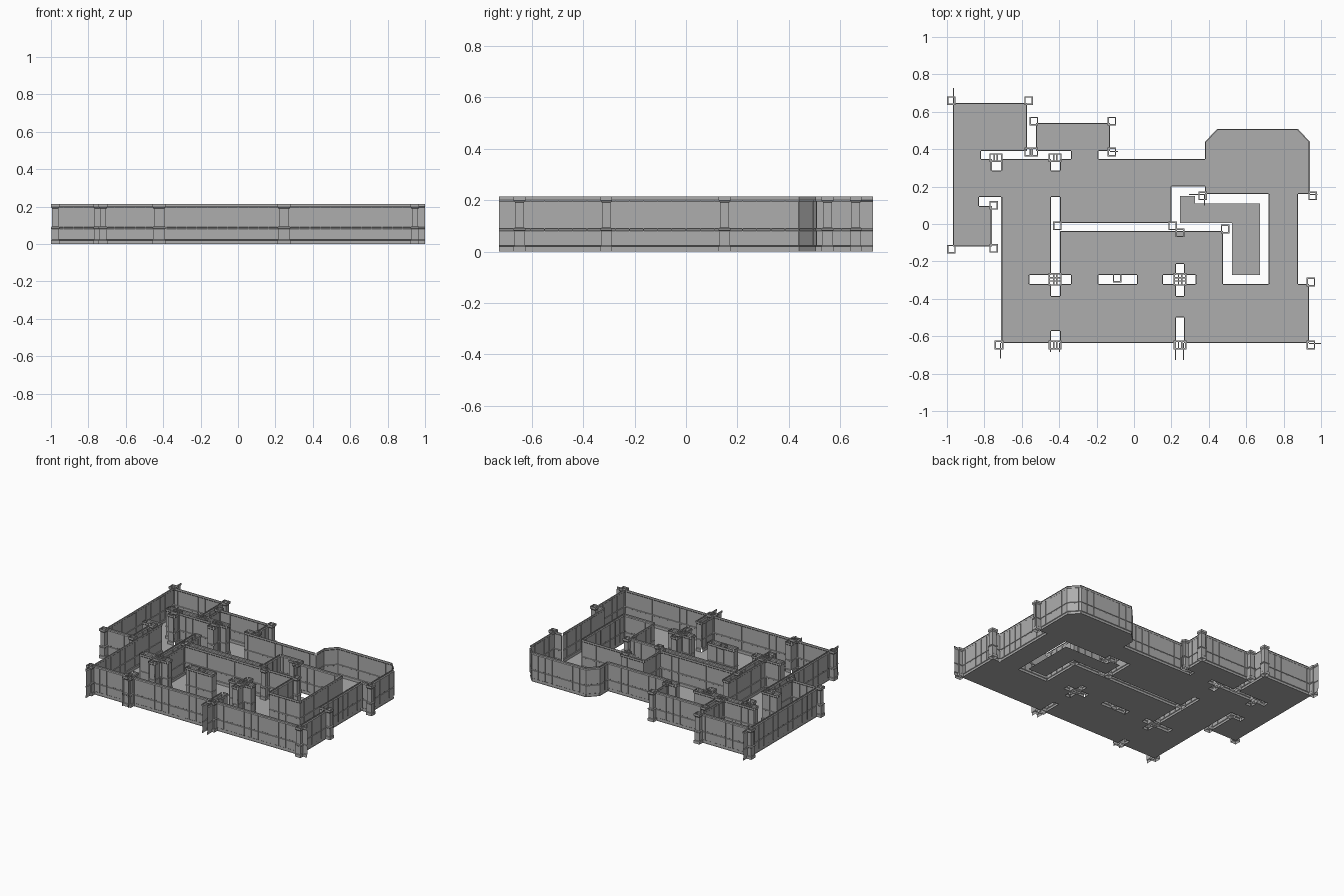
import bpy, bmesh, math
from mathutils import Vector

if "Cube" in bpy.data.objects:
    bpy.data.objects.remove(bpy.data.objects["Cube"])

H = 0.213
grey = bpy.data.materials.new("plaster grey")
grey.diffuse_color = (0.42, 0.42, 0.42, 1)
grey.use_nodes = True
grey.node_tree.nodes["Principled BSDF"].inputs["Base Color"].default_value = grey.diffuse_color

# Plan rectangles: x0, y0, x1, y1
ROOMS = [(-.968, .39, -.572, .647), (-.524, .39, -.128, .54), (-.968, -.12, -.76, .39),
         (-.71, -.636, .936, .347), (-.76, .144, -.71, .347), (-.337, .347, -.19, .39),
         (.38, .16, .94, .508)]
VOIDS = [(.877, -.32, .94, .16), (.2, -.037, .38, .2), (.38, -.037, .72, .16),
         (.476, -.32, .72, -.037), (-.396, -.037, .2, .005), (-.818, .347, -.337, .39),
         (-.76, .287, -.71, .347), (-.443, .287, -.396, .347), (-.828, .096, -.71, .144),
         (-.443, -.385, -.396, .144), (-.56, -.32, -.337, -.273), (-.19, -.32, .016, -.273),
         (.155, -.32, .33, -.273), (.225, -.385, .267, -.214), (.225, -.636, .267, -.5),
         (-.443, -.636, -.396, -.572)]
ISLAND = [(.246, .005, .326, .15), (.326, .005, .674, .11), (.524, -.273, .674, .005)]


def inside(rects, x, y):
    return any(r[0] < x < r[2] and r[1] < y < r[3] for r in rects)


def finish(bm, name):
    mesh = bpy.data.meshes.new(name)
    bm.to_mesh(mesh)
    bm.free()
    mesh.materials.append(grey)
    ob = bpy.data.objects.new(name, mesh)
    bpy.context.collection.objects.link(ob)
    return ob


def build_floor(test, name):
    """Fill every plan grid cell that passes the test; return boundary edges."""
    rects = ROOMS + VOIDS + ISLAND
    xs = sorted({v for r in rects for v in (r[0], r[2])} | {.444, .877})
    ys = sorted({v for r in rects for v in (r[1], r[3])} | {.44})
    bm = bmesh.new()
    for x0, x1 in zip(xs, xs[1:]):
        for y0, y1 in zip(ys, ys[1:]):
            cx, cy = (x0 + x1) / 2, (y0 + y1) / 2
            # chamfered bay corners are added below
            if cy > .44 and (.38 < cx < .444 or .877 < cx < .94):
                continue
            if test(cx, cy):
                bm.faces.new([bm.verts.new((x, y, 0)) for x, y in
                              ((x0, y0), (x1, y0), (x1, y1), (x0, y1))])
    if name == "floor":
        for tri in (((.38, .44), (.444, .44), (.444, .508)), ((.877, .44), (.94, .44), (.877, .508))):
            bm.faces.new([bm.verts.new((x, y, 0)) for x, y in tri])
        # split the seams so they weld to the neighbouring grid
    bmesh.ops.remove_doubles(bm, verts=bm.verts, dist=1e-4)
    out = []
    for e in bm.edges:
        if e.is_boundary:
            a, b = (v.co.copy() for v in e.verts)
            mid = (a + b) / 2
            # skip internal seams beside the bay triangles
            if .38 < mid.x < .94 and abs(mid.y - .44) < 1e-3:
                continue
            if .44 < mid.y < .5 and (abs(mid.x - .444) < 1e-3 or abs(mid.x - .877) < 1e-3):
                continue
            if abs(a.x - b.x) > 1e-4 and abs(a.y - b.y) > 1e-4:
                n = Vector((.66, -.5, 0) if mid.x < .6 else (-.66, -.5, 0)).normalized()
            else:
                n = (e.link_faces[0].calc_center_median() - mid)
                d = (b - a).normalized()
                n = (n - d * n.dot(d)).normalized()
            out.append((a, b, n))
    finish(bm, name)
    return out


edges = build_floor(lambda x, y: inside(ROOMS, x, y) and not inside(VOIDS, x, y), "floor")
build_floor(lambda x, y: inside(ISLAND, x, y), "stairwell_floor")

# Wall sections: skirting, dado rail and crown in one profile (inward offset, z)
PROFILE = [(.005, 0), (.005, .02), (.001, .023), (.001, .08), (.004, .082),
           (.004, .088), (.001, .09), (.001, .195), (.006, .2), (.006, H), (0, H)]


def add_wall(bm, a, b, n):
    if (b - a).cross(Vector((0, 0, 1))).dot(n) < 0:
        a, b = b, a
    rows = [[bm.verts.new(p + n * o + Vector((0, 0, z))) for p in (a, b)] for o, z in PROFILE]
    for lo, hi in zip(rows, rows[1:]):
        bm.faces.new((lo[0], lo[1], hi[1], hi[0]))


def add_batten(bm, p, d, n):
    base = [p - d * .0015 - n * .002, p + d * .0015 - n * .002,
            p + d * .0015 + n * .003, p - d * .0015 + n * .003]
    lo = [bm.verts.new(q + Vector((0, 0, .023))) for q in base]
    hi = [bm.verts.new(q + Vector((0, 0, .197))) for q in base]
    for i in range(4):
        j = (i + 1) % 4
        bm.faces.new((lo[i], lo[j], hi[j], hi[i]))


walls, battens = bmesh.new(), bmesh.new()
STEP = .055
for a, b, n in edges:
    add_wall(walls, a, b, n)
    d = (b - a).normalized()
    axis = 0 if abs(d.x) > abs(d.y) else 1
    lo, hi = sorted((a[axis], b[axis]))
    for k in range(math.ceil(lo / STEP), math.floor(hi / STEP) + 1):
        add_batten(battens, a + (b - a) * ((k * STEP - a[axis]) / (b[axis] - a[axis])), d, n)
finish(walls, "walls")
bmesh.ops.recalc_face_normals(battens, faces=battens.faces)
finish(battens, "wall_battens")

# Short wall ends running past the outer corners
fins = bmesh.new()
for x0, y0, x1, y1 in [(-.71, -.636, -.71, -.72), (-.443, -.636, -.443, -.685), (-.396, -.636, -.396, -.685),
                       (.225, -.636, .225, -.727), (.267, -.636, .267, -.727), (-.968, .647, -.968, .727),
                       (.936, -.636, 1, -.636), (.295, .16, .38, .16), (.94, .16, .98, .16),
                       (.38, .16, .38, .1), (-.128, .39, -.085, .39)]:
    a, b = Vector((x0, y0, 0)), Vector((x1, y1, 0))
    add_wall(fins, a, b, (b - a).normalized().cross(Vector((0, 0, 1))))
finish(fins, "wall_ends")

# Hollow square pillars: pedestal, shaft and capital (half width, z)
PILLAR = [(.023, 0), (.023, .02), (.020, .023), (.020, .08), (.023, .083), (.023, .09),
          (.017, .094), (.017, .19), (.023, .198), (.023, H), (.016, H)]
SPOTS = [(-.977, .66), (-.563, .66), (-.535, .55), (-.118, .55), (-.118, .385), (-.563, .385),
         (-.535, .385), (-.75, .355), (-.727, .355), (-.433, .355), (-.41, .355), (-.75, .1),
         (-.977, -.134), (-.75, -.13), (-.722, -.647), (-.433, -.647), (-.41, -.647),
         (.235, -.647), (.257, -.647), (.946, -.647), (.946, -.31), (.955, .15), (.367, .15),
         (-.41, -.01), (.207, -.01), (.246, -.047), (.487, -.027), (-.433, -.307), (-.41, -.285),
         (-.41, -.307), (-.433, -.285), (.235, -.307), (.257, -.285), (.257, -.307), (.235, -.285),
         (-.09, -.29)]
pillars = bmesh.new()
for x, y in SPOTS:
    rows = [[pillars.verts.new((x + sx * w, y + sy * w, z)) for sx, sy in
             ((-1, -1), (1, -1), (1, 1), (-1, 1))] for w, z in PILLAR]
    for lo, hi in zip(rows, rows[1:]):
        for i in range(4):
            j = (i + 1) % 4
            pillars.faces.new((lo[i], lo[j], hi[j], hi[i]))
finish(pillars, "pillars")
